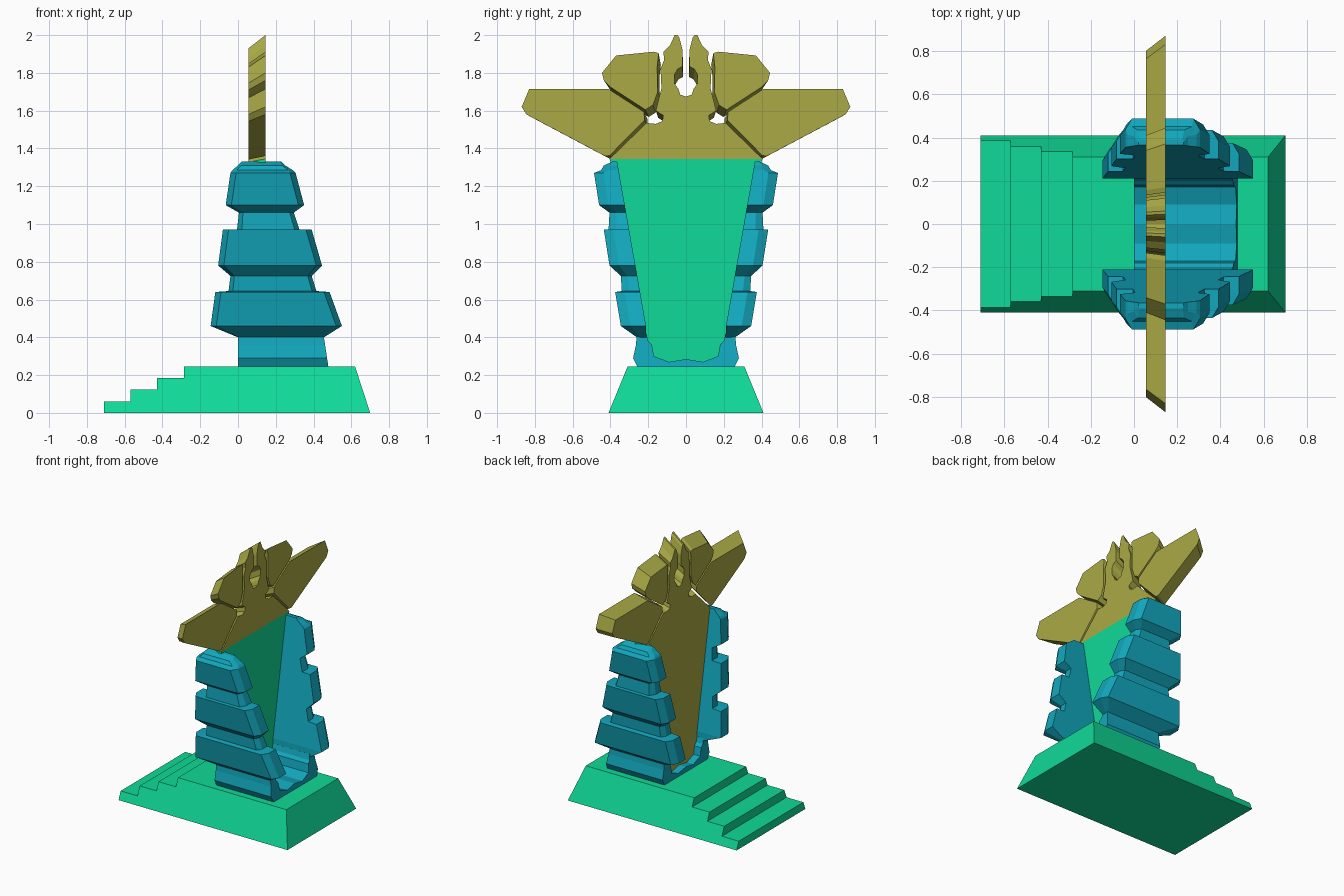
import bpy
import bmesh

cube = bpy.data.objects.get("Cube")
if cube:
    bpy.data.objects.remove(cube, do_unlink=True)


def material(name, r, g, b):
    mat = bpy.data.materials.new(name)
    mat.use_nodes = True
    mat.diffuse_color = (r, g, b, 1)
    mat.node_tree.nodes["Principled BSDF"].inputs["Base Color"].default_value = (r, g, b, 1)
    return mat


GREEN = material("jade green", 0.005, 0.70, 0.31)
TEAL = material("teal blue", 0.006, 0.39, 0.51)
OLIVE = material("olive gold", 0.40, 0.40, 0.06)


def loft(name, rings, mats, rule=None):
    """Skin a stack of matching closed rings and cap both ends."""
    bm = bmesh.new()
    loops = [[bm.verts.new(p) for p in ring] for ring in rings]
    n = len(loops[0])
    for a, b in zip(loops, loops[1:]):
        for i in range(n):
            j = (i + 1) % n
            bm.faces.new((a[i], a[j], b[j], b[i]))
    bm.faces.new(loops[0][::-1])
    bm.faces.new(loops[-1])
    bmesh.ops.recalc_face_normals(bm, faces=bm.faces)
    bm.normal_update()
    if rule:
        for f in bm.faces:
            f.material_index = rule(f)
    mesh = bpy.data.meshes.new(name)
    bm.to_mesh(mesh)
    bm.free()
    for m in mats:
        mesh.materials.append(m)
    obj = bpy.data.objects.new(name, mesh)
    bpy.context.collection.objects.link(obj)
    return obj


def mirrored(half):
    """Complete a half outline across the centre line."""
    return half + [(-y, z) for y, z in reversed(half) if y > 0]


# Stepped base with sloping walls
base = [(-0.71, 0), (0.70, 0), (0.62, 0.245), (-0.285, 0.245), (-0.285, 0.185),
        (-0.43, 0.185), (-0.43, 0.125), (-0.57, 0.125), (-0.57, 0.06), (-0.71, 0.06)]
loft("stepped_base",
     [[(x, s * (0.41 - 0.41 * z), z) for x, z in base] for s in (-1, 1)], [GREEN])

# Cradle that joins the two pillars at the bottom
cradle = mirrored([(0, 0.285), (0.09, 0.27), (0.17, 0.30), (0.18, 0.36), (0.20, 0.38),
                   (0.21, 0.42), (0.26, 0.42), (0.265, 0.36), (0.28, 0.29), (0.255, 0.24)])
loft("pillar_cradle",
     [[(0, y, z) for y, z in cradle],
      [(0.515 - 0.15 * z, y, z) for y, z in cradle]], [TEAL])

# Pillars: each level is height, x start, x end, outer y
LEVELS = [(0.40, 0, 0.455, 0.26), (0.46, -0.145, 0.55, 0.345), (0.64, -0.12, 0.485, 0.375),
          (0.645, -0.05, 0.415, 0.34), (0.725, -0.04, 0.39, 0.345), (0.78, -0.105, 0.445, 0.405),
          (0.97, -0.08, 0.39, 0.435), (0.972, -0.005, 0.325, 0.41), (1.06, 0.005, 0.295, 0.405),
          (1.10, -0.065, 0.35, 0.46), (1.27, -0.04, 0.305, 0.487), (1.285, -0.03, 0.29, 0.45),
          (1.31, 0, 0.25, 0.435), (1.33, 0.02, 0.23, 0.39)]


def pillar_ring(z, x0, x1, yo, side):
    yi = max(0.21, 0.215 + 0.176 * (z - 0.48))
    c = min(0.05, (yo - yi) * 0.4)
    plan = [(x0, yi), (x1, yi), (x1, yo - c), (x1 - c * 0.6, yo), (x0 + c * 0.6, yo), (x0, yo - c)]
    return [(x, side * y, z) for x, y in plan]


for label, side in (("back", 1), ("front", -1)):
    loft(label + "_pillar", [pillar_ring(*lv, side) for lv in LEVELS], [TEAL])


# Upright plate pieces, whose crest tapers toward the stair side
def plate(name, outline, mats, rule=None):
    def shrink(y, z):
        return (y * 0.92, 1.125 + (z - 1.125) * 0.92) if z > 1.32 else (y, z)
    return loft(name, [[(0.145, y, z) for y, z in outline],
                       [(0.055, *shrink(y, z)) for y, z in outline]], mats, rule)


panel = mirrored([(0, 0.255), (0.2, 0.255), (0.235, 0.42), (0.385, 1.29), (0.405, 1.345)])
plate("lower_panel", panel, [GREEN, OLIVE], lambda f: int(f.normal.x < -0.5))

# Crest centre with the keyhole opening
plate("crest_centre", mirrored([
    (0, 1.675), (0.03, 1.685), (0.04, 1.715), (0.062, 1.745), (0.062, 1.79), (0.045, 1.82),
    (0.018, 1.835), (0.018, 1.92), (0.035, 1.985), (0.045, 2.0), (0.06, 2.0), (0.085, 1.945),
    (0.12, 1.91), (0.115, 1.87), (0.135, 1.82), (0.13, 1.72), (0.15, 1.64), (0.16, 1.60),
    (0.12, 1.575), (0.125, 1.545), (0.16, 1.53), (0.21, 1.535), (0.24, 1.505), (0.405, 1.345)]),
    [OLIVE])

# Ears and wings on both sides
EAR = [(0.145, 1.905), (0.17, 1.912), (0.37, 1.892), (0.445, 1.80), (0.435, 1.76),
       (0.40, 1.725), (0.215, 1.605), (0.175, 1.63), (0.15, 1.70), (0.153, 1.83)]
WING = [(0.41, 1.715), (0.83, 1.715), (0.87, 1.62), (0.845, 1.58), (0.43, 1.36),
        (0.405, 1.362), (0.25, 1.52), (0.22, 1.55), (0.222, 1.593)]
for label, side in (("back", 1), ("front", -1)):
    plate(label + "_ear", [(side * y, z) for y, z in EAR], [OLIVE])
    plate(label + "_wing", [(side * y, z) for y, z in WING], [OLIVE])
